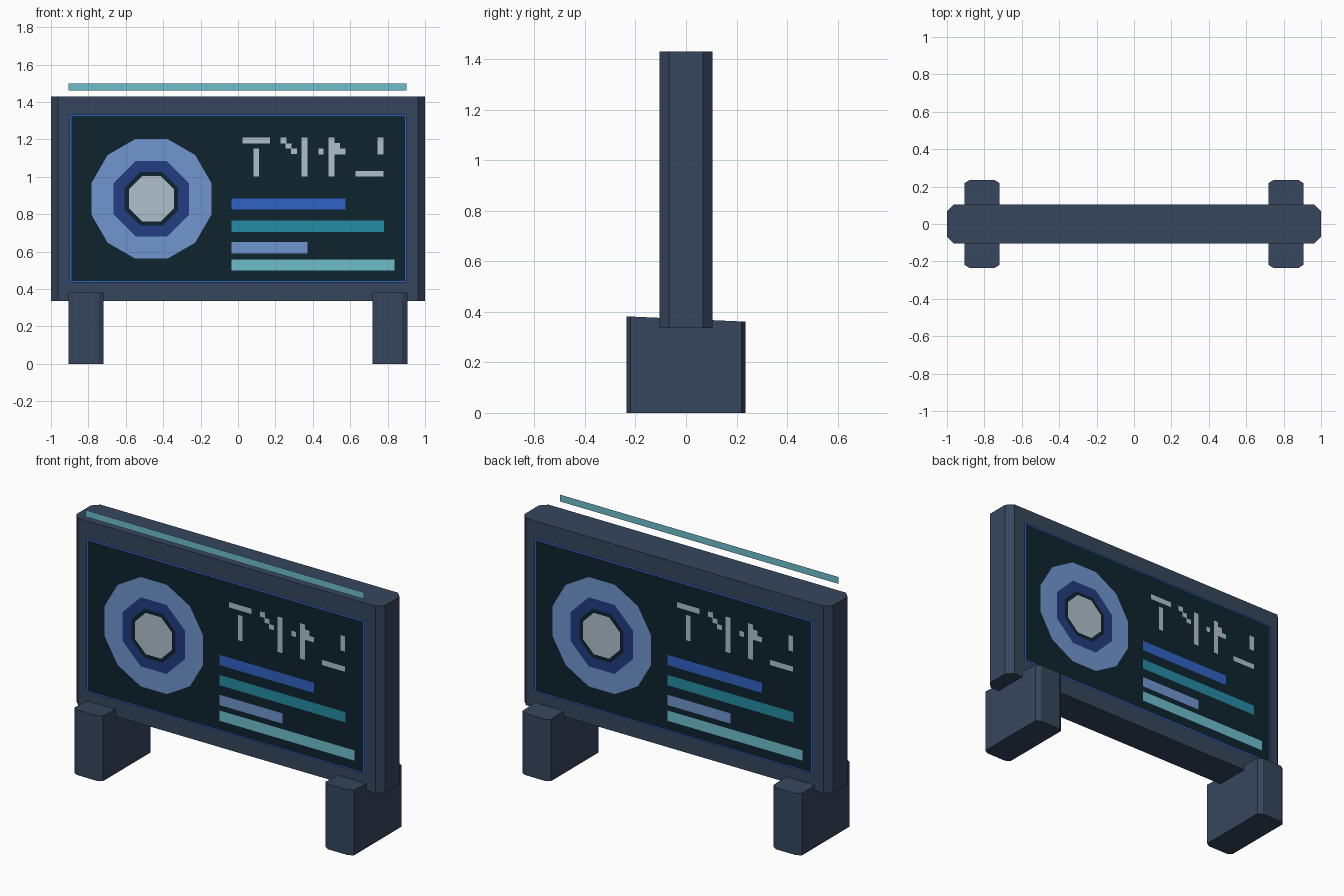
import bpy, bmesh, math

if "Cube" in bpy.data.objects:
    bpy.data.objects.remove(bpy.data.objects["Cube"])


def material(name, srgb):
    """Flat colour from 0-255 display values, stored as linear."""
    def lin(c):
        c /= 255
        return c / 12.92 if c <= 0.04045 else ((c + 0.055) / 1.055) ** 2.4
    m = bpy.data.materials.new(name)
    m.diffuse_color = (*[lin(c) for c in srgb], 1)
    m.use_nodes = True
    m.node_tree.nodes["Principled BSDF"].inputs["Base Color"].default_value = m.diffuse_color
    return m


SLATE = material("slate", (54, 70, 93))
DARK = material("dark_screen", (14, 35, 45))
BLUE = material("blue", (48, 98, 196))
NAVY = material("navy", (35, 60, 130))
SKY = material("sky_blue", (112, 150, 207))
TEAL = material("teal", (36, 140, 163))
AQUA = material("aqua", (110, 190, 203))
PALE = material("pale_grey", (176, 192, 205))


def finish(bm, name, mat):
    mesh = bpy.data.meshes.new(name)
    bm.to_mesh(mesh)
    bm.free()
    mesh.materials.append(mat)
    ob = bpy.data.objects.new(name, mesh)
    bpy.context.collection.objects.link(ob)
    return ob


def chamfered_block(name, x0, x1, hy, z0, z_front, z_back, cx, cy):
    """Upright block with chamfered vertical edges and an optionally sloping top."""
    plan = [(x0 + cx, -hy), (x1 - cx, -hy), (x1, -hy + cy), (x1, hy - cy),
            (x1 - cx, hy), (x0 + cx, hy), (x0, hy - cy), (x0, -hy + cy)]
    bm = bmesh.new()
    low = [bm.verts.new((x, y, z0)) for x, y in plan]
    top = [bm.verts.new((x, y, z_front + (z_back - z_front) * (y + hy) / (2 * hy)))
           for x, y in plan]
    bm.faces.new(low[::-1])
    bm.faces.new(top)
    for i in range(8):
        j = (i + 1) % 8
        bm.faces.new((low[i], low[j], top[j], top[i]))
    return finish(bm, name, SLATE)


def rect(x0, x1, z0, z1):
    return [(x0, z0), (x1, z0), (x1, z1), (x0, z1)]


def polygon(sides, apothem, cx=-0.463, cz=0.882):
    """Regular polygon with a flat top edge."""
    r = apothem / math.cos(math.pi / sides)
    return [(cx + r * math.sin(a), cz - r * math.cos(a)) for a in
            [math.pi * (1 - 2 * i) / sides * -1 for i in range(sides)]]


def plates(name, outlines, mat, y, both=True):
    """Flat sheets facing the front, repeated on the back by a half turn."""
    bm = bmesh.new()
    for pts in outlines:
        for s in ((1, -1) if both else (1,)):
            bm.faces.new([bm.verts.new((s * x, -s * y, z)) for x, z in pts])
    return finish(bm, name, mat)


# Sign body and feet
chamfered_block("sign_body", -1, 1, 0.104, 0.335, 1.43, 1.43, 0.037, 0.037)
chamfered_block("left_foot", -0.905, -0.72, 0.236, 0, 0.382, 0.361, 0.027, 0.017)
chamfered_block("right_foot", 0.72, 0.905, 0.236, 0, 0.382, 0.361, 0.027, 0.017)

# Screen sheets with a thin blue border
plates("screen_border", [rect(-0.9, 0.902, 0.434, 1.334)], BLUE, 0.115)
plates("screen", [rect(-0.891, 0.893, 0.443, 1.325)], DARK, 0.117)

# Round dial
plates("dial_outer", [polygon(12, 0.32)], SKY, 0.118)
plates("dial_middle", [polygon(8, 0.202)], NAVY, 0.119)
plates("dial_gap", [polygon(8, 0.143)], DARK, 0.120)
plates("dial_centre", [polygon(8, 0.121)], PALE, 0.121)

# Horizontal gauge bars
for name, x1, z0, mat in (("upper_bar", 0.575, 0.824, BLUE),
                          ("second_bar", 0.78, 0.706, TEAL),
                          ("third_bar", 0.372, 0.59, SKY),
                          ("lower_bar", 0.837, 0.498, AQUA)):
    plates(name, [rect(-0.035, x1, z0, z0 + 0.06)], mat, 0.119)

# Abstract readout dashes
plates("readout_dashes", [
    rect(0.025, 0.172, 1.178, 1.209), rect(0.082, 0.113, 1.002, 1.15),
    rect(0.227, 0.258, 1.178, 1.209), rect(0.255, 0.287, 1.15, 1.178),
    rect(0.284, 0.316, 1.122, 1.15), rect(0.34, 0.372, 1.002, 1.209),
    rect(0.43, 0.458, 1.12, 1.15), rect(0.485, 0.516, 1.002, 1.209),
    rect(0.516, 0.545, 1.12, 1.18), rect(0.545, 0.575, 1.12, 1.15),
    rect(0.747, 0.778, 1.12, 1.209), rect(0.628, 0.778, 1.002, 1.032),
], PALE, 0.119)

# Floating light strip above the front edge
plates("light_strip", [rect(-0.905, 0.9, 1.46, 1.5)], AQUA, 0.119, both=False)
